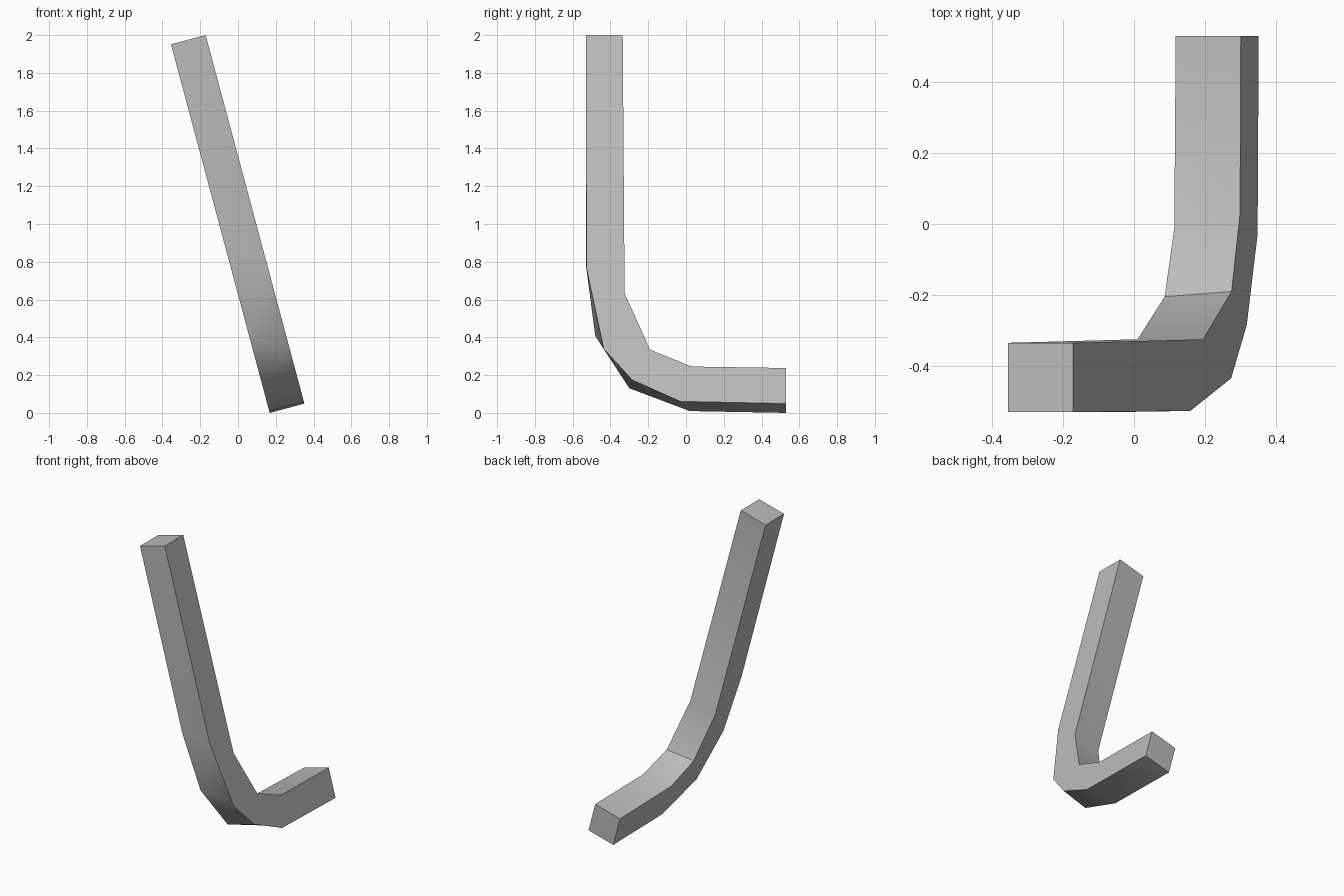
import bpy
import bmesh
from math import radians
from mathutils import Matrix

default_cube = bpy.data.objects.get("Cube")
if default_cube:
    bpy.data.objects.remove(default_cube, do_unlink=True)

# Bar dimensions
HALF_LENGTH = 0.53
HEIGHT = 2.02
WIDTH = 0.19
THICKNESS = 0.195
LEAN = radians(-15)

# Bend points (depth, height) on each side of the bar, from foot to upright
outer_right = [(0.02, 0.01), (-0.3, 0.135), (-0.48, 0.42), (-0.53, 0.81)]
outer_left = [(-0.03, 0.012), (-0.285, 0.13), (-0.435, 0.3), (-0.527, 0.745)]
inner_right = [(-0.01, 0.21), (-0.205, 0.315), (-0.325, 0.61)]
inner_left = [(0.03, 0.203), (-0.19, 0.295), (-0.325, 0.605)]


def make_material(name, colour):
    material = bpy.data.materials.new(name)
    material.use_nodes = True
    material.diffuse_color = colour
    shader = next(n for n in material.node_tree.nodes if n.type == 'BSDF_PRINCIPLED')
    shader.inputs["Base Color"].default_value = colour
    return material


def full_edge(bends, offset):
    """Extend the bends to the square ends of the foot and the upright."""
    return [(HALF_LENGTH, offset), *bends, (-HALF_LENGTH + offset, HEIGHT)]


def add_edge(bm, side, bends, offset):
    return [bm.verts.new((side, y, z)) for y, z in full_edge(bends, offset)]


def bridge(bm, first, second):
    """Join two matching edges with triangles, split along the bend."""
    for i in range(len(first) - 1):
        a, b, c, d = first[i], first[i + 1], second[i + 1], second[i]
        bm.faces.new((a, b, c))
        bm.faces.new((a, c, d))


# Bent bar: two flat sides joined by an outer and an inner strip
bm = bmesh.new()
out_r = add_edge(bm, 0, outer_right, 0)
out_l = add_edge(bm, WIDTH, outer_left, 0)
in_r = add_edge(bm, 0, inner_right, THICKNESS)
in_l = add_edge(bm, WIDTH, inner_left, THICKNESS)

bridge(bm, out_r, out_l)
bridge(bm, in_r, in_l)
for outer, inner in ((out_r, in_r), (out_l, in_l)):
    bm.faces.new(outer + inner[::-1])
for end in (0, -1):
    bm.faces.new((out_r[end], out_l[end], in_l[end], in_r[end]))
bmesh.ops.recalc_face_normals(bm, faces=bm.faces)

# Lean the whole bar sideways
bm.transform(Matrix.Translation((0.168, 0, 0)) @ Matrix.Rotation(LEAN, 4, 'Y'))

mesh = bpy.data.meshes.new("bent_bar")
bm.to_mesh(mesh)
bm.free()
mesh.materials.append(make_material("plain grey", (0.5, 0.5, 0.5, 1)))

bar = bpy.data.objects.new("bent_bar", mesh)
bpy.context.collection.objects.link(bar)
bpy.ops.object.select_all(action='DESELECT')
bar.select_set(True)
bpy.context.view_layer.objects.active = bar
bpy.ops.object.shade_smooth_by_angle(angle=radians(30))
